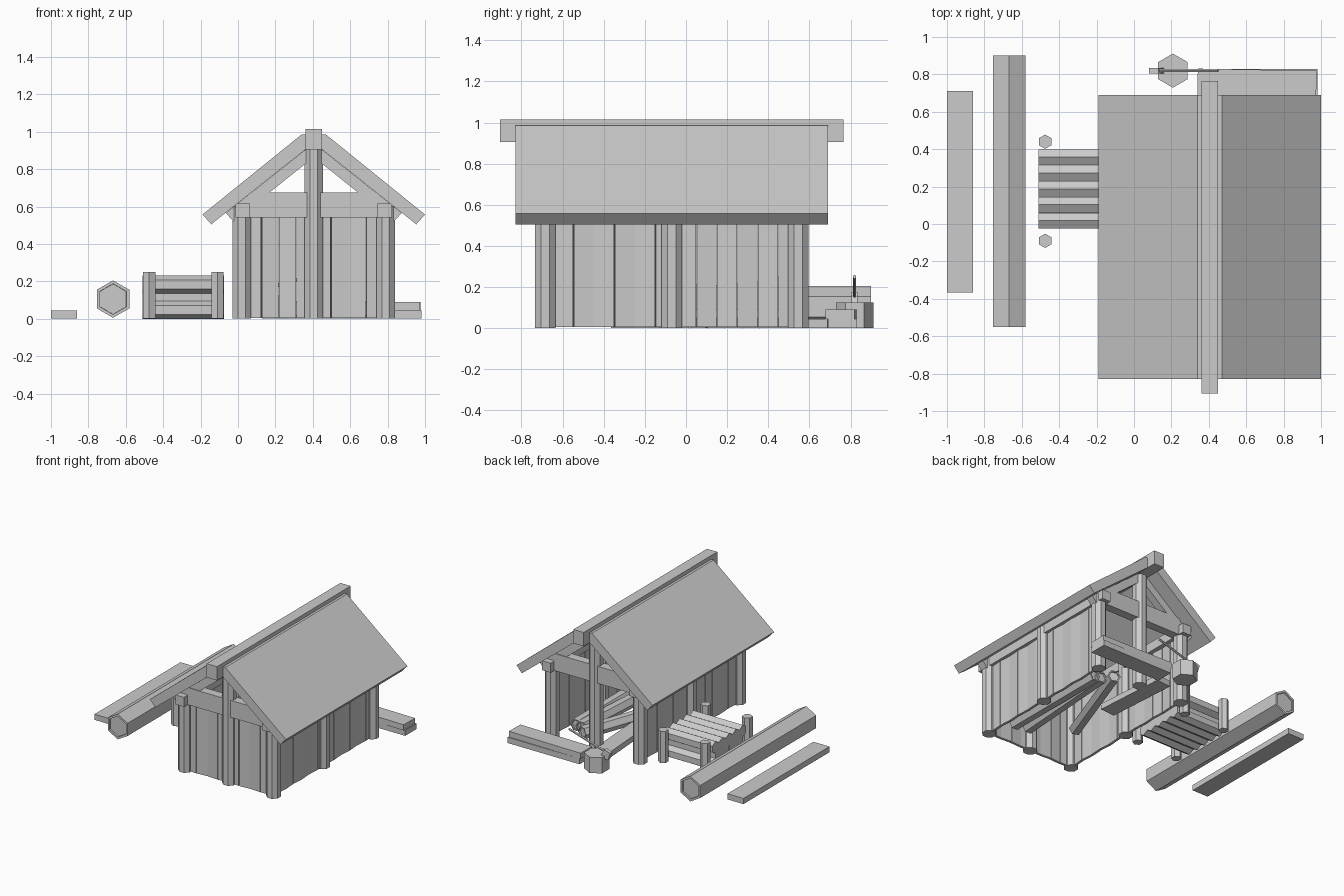
import bpy, bmesh, math
from mathutils import Vector, Matrix

cube = bpy.data.objects.get("Cube")
if cube:
    bpy.data.objects.remove(cube, do_unlink=True)

grey = bpy.data.materials.new("plain_grey")
grey.use_nodes = True
GREY = (0.6, 0.6, 0.6, 1)
grey.diffuse_color = GREY
grey.node_tree.nodes["Principled BSDF"].inputs["Base Color"].default_value = GREY


def finish(name, bm):
    bmesh.ops.recalc_face_normals(bm, faces=bm.faces)
    mesh = bpy.data.meshes.new(name)
    bm.to_mesh(mesh)
    bm.free()
    mesh.materials.append(grey)
    obj = bpy.data.objects.new(name, mesh)
    bpy.context.collection.objects.link(obj)
    return obj


def box(name, x, y, z, turn=0):
    """Box from (min, max) ranges, turned about its own vertical axis."""
    bm = bmesh.new()
    bmesh.ops.create_cube(bm, size=1)
    size = [r[1] - r[0] for r in (x, y, z)]
    bmesh.ops.scale(bm, vec=size, verts=bm.verts)
    obj = finish(name, bm)
    obj.location = [(r[0] + r[1]) / 2 for r in (x, y, z)]
    obj.rotation_euler.z = math.radians(turn)
    return obj


def prism(name, start, end, radius, sides=6, spin=0, hollow=0):
    """Log between two points; hollow sinks a ring into each end."""
    start, end = Vector(start), Vector(end)
    axis = end - start
    bm = bmesh.new()
    bmesh.ops.create_cone(bm, cap_ends=True, segments=sides, radius1=radius,
                          radius2=radius, depth=axis.length)
    bmesh.ops.rotate(bm, verts=bm.verts, matrix=Matrix.Rotation(math.radians(spin), 3, "Z"))
    if hollow:
        caps = [f for f in bm.faces if abs(f.normal.z) > 0.9]
        bmesh.ops.inset_individual(bm, faces=caps, thickness=hollow)
        bmesh.ops.inset_individual(bm, faces=caps, thickness=0.001, depth=-0.012)
    obj = finish(name, bm)
    obj.rotation_mode = "QUATERNION"
    obj.rotation_quaternion = axis.to_track_quat("Z", "Y")
    obj.location = (start + end) / 2
    return obj


def profile(name, points, y):
    """Front outline in x, z, extruded along y."""
    bm = bmesh.new()
    face = bm.faces.new([bm.verts.new((px, y[0], pz)) for px, pz in points])
    out = bmesh.ops.extrude_face_region(bm, geom=[face])
    moved = [v for v in out["geom"] if isinstance(v, bmesh.types.BMVert)]
    bmesh.ops.translate(bm, verts=moved, vec=(0, y[1] - y[0], 0))
    return finish(name, bm)


MID, HALF = 0.405, 0.385
FRONT, CENTRE, BACK = -0.685, -0.07, 0.545

# Roof slabs, rafters, wall plates and side posts, mirrored about the ridge
for side, s in (("right", -1), ("left", 1)):
    def across(points):
        return [(MID + s * px, pz) for px, pz in points]

    profile(side + "_roof", across([(0.065, 0.985), (0.595, 0.557), (0.548, 0.505),
                                    (0.045, 0.905), (0.045, 0.985)]), (-0.83, 0.69))
    for end, y in (("front", FRONT), ("back", BACK)):
        profile(f"{side}_{end}_rafter", across([(0.03, 0.915), (0.47, 0.566),
                (0.43, 0.52), (0.03, 0.84)]), (y - 0.03, y + 0.03))
    px = MID + s * HALF
    plate = MID + s * 0.38
    box(side + "_wall_plate", (plate - 0.038, plate + 0.038), (-0.765, 0.625), (0.54, 0.615))
    for end, y in (("front", FRONT), ("middle", CENTRE), ("back", BACK)):
        prism(f"{side}_{end}_post", (px, y, 0), (px, y, 0.6), 0.054, 8, 22.5)
    # Side wall boards
    for i in range(12):
        y = -0.645 + i * 0.0995
        box(f"{side}_board", (px - 0.01, px + 0.01), (y, y + 0.097), (0.005, 0.57), 4 if i % 2 else -4)

# Ridge beam, centre posts and tie beams
box("ridge_beam", (0.36, 0.45), (-0.905, 0.765), (0.905, 1.015))
for end, y in (("front", FRONT), ("back", BACK)):
    prism(end + "_centre_post", (MID, y, 0), (MID, y, 0.91), 0.054, 8, 22.5)
    box(end + "_tie_beam", (0.05, 0.76), (y - 0.035, y + 0.035), (0.54, 0.675))

# Front wall boards
for i in range(8):
    x = 0.034 + i * 0.093
    box("front_board", (x, x + 0.09), (FRONT - 0.01, FRONT + 0.01), (0.005, 0.56), 4 if i % 2 else -4)

# Timber lying beside and inside the shed
box("long_plank", (-1, -0.86), (-0.365, 0.71), (0, 0.045))
prism("big_log", (-0.668, -0.55, 0.105), (-0.668, 0.9, 0.105), 0.1, 6, 0, 0.018).rotation_mode = "XYZ"
log = bpy.data.objects["big_log"]
log.rotation_euler = (math.pi / 2, 0, 0)
log.data.transform(Matrix.Rotation(math.radians(30), 4, "Z"))
if max(v.co.y for v in log.data.vertices) < 0.095:
    log.data.transform(Matrix.Rotation(math.radians(30), 4, "Z"))
box("lower_back_plank", (0.35, 0.98), (0.69, 0.83), (0, 0.045))
box("upper_back_plank", (0.34, 0.975), (0.685, 0.825), (0.045, 0.09), -1)
box("floor_plank", (0.25, 0.38), (0.1, 0.685), (0, 0.045), 4)
prism("inner_log_a", (0.69, -0.52, 0.05), (0.69, 0.39, 0.05), 0.05, 6, 30, 0.01)
prism("inner_log_b", (0.58, -0.5, 0.05), (0.64, 0.4, 0.05), 0.05, 6, 30, 0.01)
prism("inner_log_c", (0.3, -0.3, 0.05), (0.58, 0.47, 0.05), 0.05, 6, 30, 0.01)

# Log rack: four stakes and stacked logs along x
for x in (-0.475, -0.11):
    for y in (-0.09, 0.44):
        stake = prism("rack_stake", (x, y, 0), (x, y, 0.25), 0.038)
        if max(v.co.y for v in stake.data.vertices) < 0.037:
            stake.data.transform(Matrix.Rotation(math.radians(30), 4, "Z"))
for row in range(3):
    count = 4 if row == 1 else 5
    for i in range(count):
        y = 0.188 + (i - (count - 1) / 2) * 0.085
        z = 0.047 + row * 0.068
        rack_log = prism("rack_log", (-0.51, y, z), (-0.075, y, z), 0.048)
        corners = [(rack_log.rotation_quaternion @ v.co).z for v in rack_log.data.vertices]
        if max(corners) < 0.047:
            rack_log.data.transform(Matrix.Rotation(math.radians(30), 4, "Z"))

# Chopping stump with an axe
stump = prism("stump", (0.208, 0.82, 0), (0.208, 0.82, 0.125), 0.091)
if max(v.co.y for v in stump.data.vertices) < 0.09:
    stump.data.transform(Matrix.Rotation(math.radians(30), 4, "Z"))
prism("axe_handle", (0.1, 0.82, 0.145), (0.45, 0.82, 0.25), 0.009, 6)
profile("axe_head", [(0.08, 0.16), (0.13, 0.175), (0.17, 0.11), (0.1, 0.1)], (0.805, 0.835))
